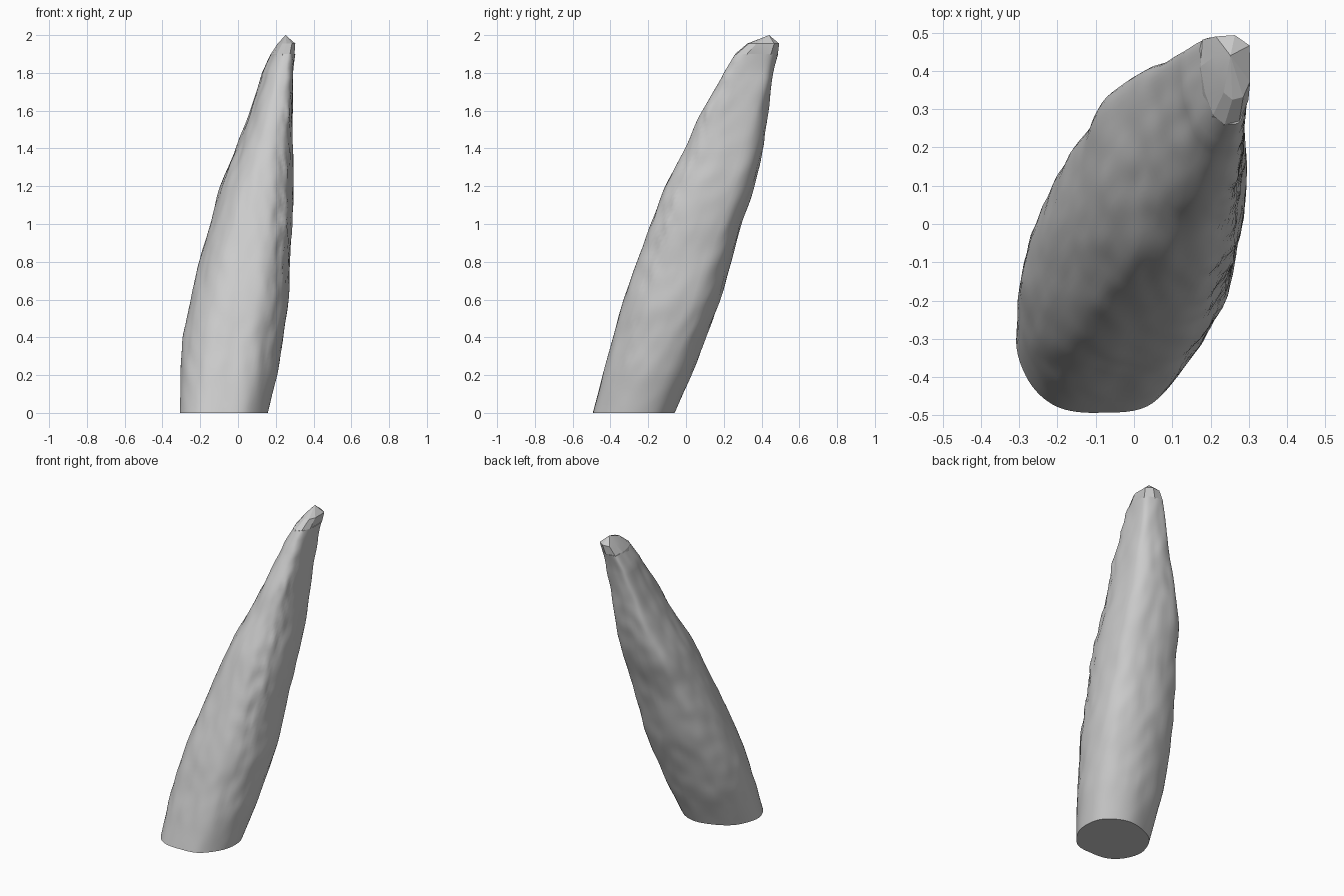
import bpy, bmesh
from mathutils import Vector, noise

cube = bpy.data.objects.get("Cube")
if cube:
    bpy.data.objects.remove(cube, do_unlink=True)

stone = bpy.data.materials.new("grey stone")
stone.use_nodes = True
stone.diffuse_color = (0.6, 0.6, 0.6, 1)
stone.node_tree.nodes["Principled BSDF"].inputs["Base Color"].default_value = (0.6, 0.6, 0.6, 1)

# Bounds of the spire by height: z, x min, x max, y min, y max
BOUNDS = [(0, -.305, .15, -.493, -.06), (.2, -.302, .195, -.44, .03),
          (.4, -.288, .228, -.385, .105), (.6, -.25, .257, -.33, .18),
          (.8, -.2, .265, -.26, .235), (1, -.147, .278, -.185, .29),
          (1.2, -.092, .284, -.108, .36), (1.4, -.01, .284, 0, .402),
          (1.6, .068, .285, .085, .428), (1.8, .13, .292, .2, .46),
          (1.9, .175, .299, .262, .484)]
# Cross-sections inside those bounds, at the foot and near the top
FOOT = [(0, .5), (.05, .22), (.22, .04), (.48, 0), (.78, .06), (1, .4), (.96, .8), (.62, 1), (.18, .84)]
PEAK = [(0, .67), (.09, .37), (.26, .11), (.5, 0), (.8, .04), (.99, .28), (.98, .84), (.57, 1), (.04, .98)]
SIDES, ROWS = 72, 76


def spline(a, b, c, d, t):
    return b + (c - a) * (t / 2) + (2 * a - 5 * b + 4 * c - d) * (t * t / 2) \
        + (3 * b - a - 3 * c + d) * (t ** 3 / 2)


def bounds_at(z):
    i = max(k for k, row in enumerate(BOUNDS[:-1]) if row[0] <= z)
    pick = [Vector(BOUNDS[min(max(k, 0), len(BOUNDS) - 1)][1:]) for k in range(i - 1, i + 3)]
    t = (z - BOUNDS[i][0]) / (BOUNDS[i + 1][0] - BOUNDS[i][0])
    return spline(*pick, t) if 0 < i < len(BOUNDS) - 2 else pick[1].lerp(pick[2], t)


def section_point(z, u):
    """Point at fraction u around the section at height z, within its bounds."""
    x0, x1, y0, y1 = bounds_at(z)
    blend = min(z / 1.55, 1)
    ring = [Vector(f).lerp(Vector(p), blend) for f, p in zip(FOOT, PEAK)]
    n = len(ring)
    i, t = int(u * n), u * n % 1
    p = spline(*[ring[(i + k) % n] for k in (-1, 0, 1, 2)], t)
    return Vector((x0 + (x1 - x0) * p.x, y0 + (y1 - y0) * p.y, z))


def weather(p, centre, u):
    """Long worn undulations, with rougher chips along the front right ridge."""
    out = (p - centre).normalized()
    grain = Vector((p.x * 6, (p.y - p.z * .42) * 6, p.z * 3))
    broad = noise.noise(grain) * .005 + noise.noise(grain * 2.7) * .006
    ridge = max(0, 1 - abs(u - .5) / .1) * min(p.z, 1)
    chips = noise.noise(Vector((p.x * 25, p.y * 25, p.z * 9))) * .016 * ridge
    return p + out * (broad + chips) * min(p.z * 4, 1)


def finish(name, bm, angle):
    bmesh.ops.recalc_face_normals(bm, faces=bm.faces)
    mesh = bpy.data.meshes.new(name)
    bm.to_mesh(mesh)
    bm.free()
    mesh.materials.append(stone)
    obj = bpy.data.objects.new(name, mesh)
    bpy.context.collection.objects.link(obj)
    bpy.ops.object.select_all(action='DESELECT')
    obj.select_set(True)
    bpy.context.view_layer.objects.active = obj
    bpy.ops.object.shade_smooth_by_angle(angle=angle)


def bridge(bm, low, high):
    n = len(low)
    for i in range(n):
        j = (i + 1) % n
        bm.faces.new((low[i], low[j], high[j], high[i]))


# Weathered spire body with a flat foot
bm = bmesh.new()
rings = []
for r in range(ROWS + 1):
    z = 1.9 * r / ROWS
    pts = [section_point(z, s / SIDES) for s in range(SIDES)]
    centre = sum(pts, Vector()) / SIDES
    rings.append([bm.verts.new(weather(p, centre, s / SIDES)) for s, p in enumerate(pts)])
for low, high in zip(rings, rings[1:]):
    bridge(bm, low, high)
bm.faces.new(rings[0])
bm.faces.new(rings[-1])
finish("spire_body", bm, .8)

# Broken, faceted tip: rings given by height, size and lean past the body's end
bm = bmesh.new()
rings = []
for z, size, lean in ((1.82, .8, (0, 0, 0)), (1.9, 1.02, (0, 0, 0)), (1.955, .76, (.02, .036, .055))):
    base = min(z, 1.9)
    x0, x1, y0, y1 = bounds_at(base)
    centre = Vector(((x0 + x1) / 2, (y0 + y1) / 2, base))
    corners = [section_point(base, s / len(PEAK)) for s in range(len(PEAK))]
    rings.append([bm.verts.new(centre + (p - centre) * size + Vector(lean)) for p in corners])
for low, high in zip(rings, rings[1:]):
    bridge(bm, low, high)
apex = bm.verts.new((.252, .44, 2))
for a, b in zip(rings[-1], rings[-1][1:] + rings[-1][:1]):
    bm.faces.new((a, b, apex))
bm.faces.new(rings[0])
finish("broken_tip", bm, .2)
